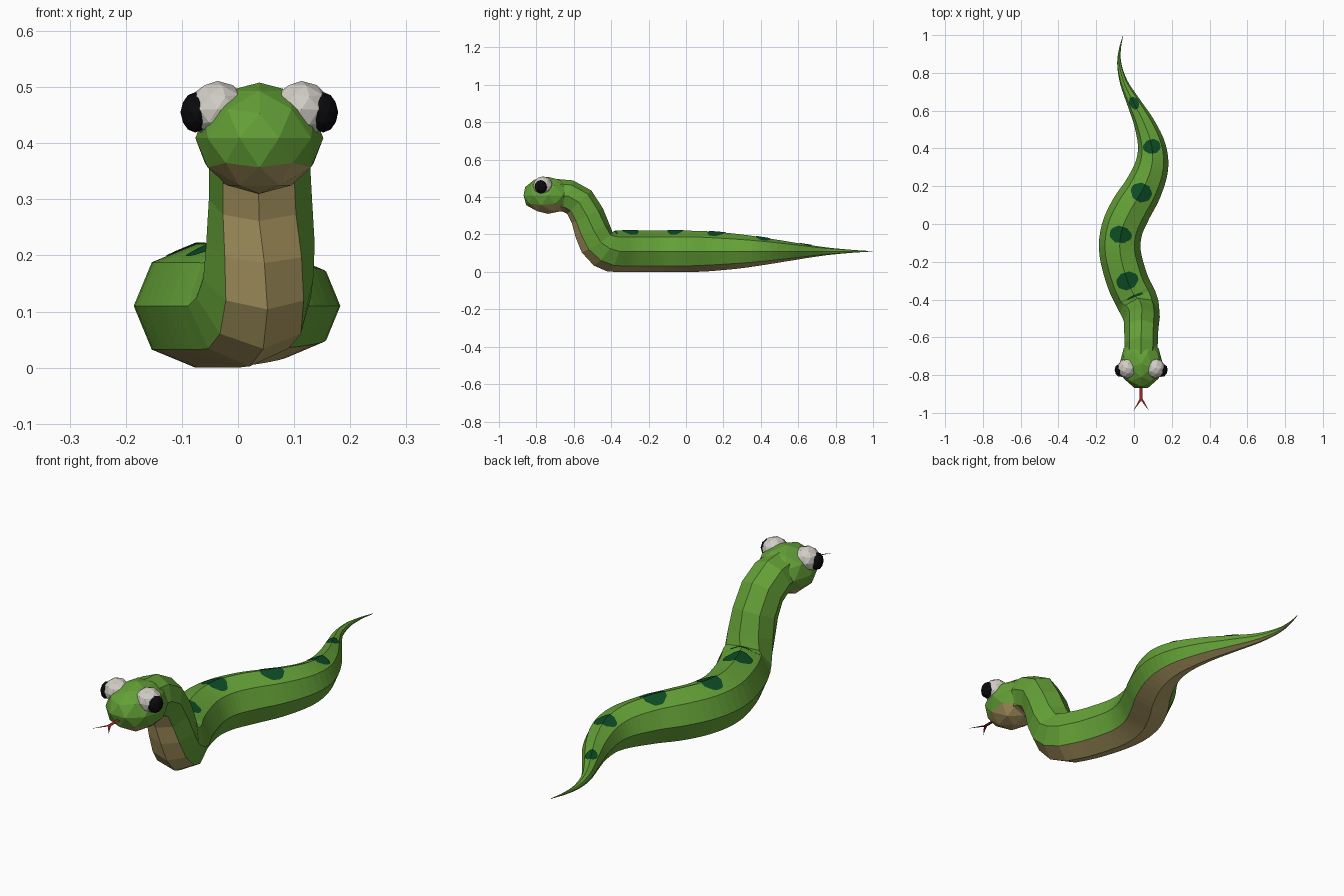
import bpy, bmesh, math
from mathutils import Vector, Matrix

if "Cube" in bpy.data.objects:
    bpy.data.objects.remove(bpy.data.objects["Cube"])


def material(name, rgb):
    m = bpy.data.materials.new(name)
    m.diffuse_color = (*rgb, 1)
    m.use_nodes = True
    m.node_tree.nodes["Principled BSDF"].inputs["Base Color"].default_value = m.diffuse_color
    return m


GREEN = material("leaf green", (0.127, 0.352, 0.038))
TAN = material("belly tan", (0.46, 0.355, 0.135))
SPOT = material("dark green", (0.004, 0.072, 0.018))
WHITE = material("eye white", (0.64, 0.61, 0.56))
BLACK = material("pupil black", (0.003, 0.003, 0.004))
RED = material("tongue red", (0.32, 0.018, 0.02))


def finish(name, bm, *mats):
    me = bpy.data.meshes.new(name)
    bm.to_mesh(me)
    bm.free()
    for m in mats:
        me.materials.append(m)
    ob = bpy.data.objects.new(name, me)
    bpy.context.collection.objects.link(ob)
    return ob


# Centre line with radius: (x, y, z, r), raised neck first, then the winding body
NECK = [(0.038, -0.70, 0.412, 0.085), (0.038, -0.63, 0.405, 0.088),
        (0.038, -0.57, 0.372, 0.09), (0.04, -0.527, 0.30, 0.092),
        (0.04, -0.50, 0.22, 0.097), (0.036, -0.475, 0.158, 0.1),
        (0.028, -0.44, 0.125, 0.107)]
BODY = [(0.012, -0.40, 0.11, 0.11), (-0.035, -0.30, 0.11, 0.11),
        (-0.074, -0.15, 0.11, 0.11), (-0.064, -0.03, 0.11, 0.11),
        (-0.015, 0.08, 0.11, 0.109), (0.045, 0.18, 0.11, 0.102),
        (0.092, 0.30, 0.11, 0.09), (0.094, 0.41, 0.11, 0.074),
        (0.055, 0.53, 0.11, 0.055), (0.0, 0.64, 0.11, 0.037),
        (-0.054, 0.75, 0.11, 0.021), (-0.078, 0.85, 0.11, 0.011),
        (-0.074, 0.93, 0.11, 0.005), (-0.058, 0.996, 0.11, 0.001)]


def curve(points, steps):
    """Smooth path through the points."""
    p = [Vector(v) for v in points]
    p = [2 * p[0] - p[1]] + p + [2 * p[-1] - p[-2]]
    out = []
    for a, b, c, d in zip(p, p[1:], p[2:], p[3:]):
        for i in range(steps):
            t = i / steps
            out.append(0.5 * (2 * b + (c - a) * t + (2 * a - 5 * b + 4 * c - d) * t * t
                              + (3 * b - a - 3 * c + d) * t ** 3))
    return out + [p[-2]]


path = [Vector(v) for v in NECK] + curve(BODY, 4)
frames = []
for i, p in enumerate(path):
    tan = (path[min(i + 1, len(path) - 1)] - path[max(i - 1, 0)]).to_3d().normalized()
    side = tan.cross(Vector((0, 0, 1))).normalized()
    frames.append((p.to_3d(), side, side.cross(tan), p.w))

# Body: eight-sided sweep, the two lowest strips are the belly
bm = bmesh.new()
rings = []
for c, side, up, r in frames:
    rings.append([bm.verts.new(c + r * (math.sin(k * math.pi / 4) * side
                                        + math.cos(k * math.pi / 4) * up)) for k in range(8)])
for a, b in zip(rings, rings[1:]):
    for k in range(8):
        n = (k + 1) % 8
        f = bm.faces.new((a[k], a[n], b[n], b[k]))
        f.material_index = 1 if k in (3, 4) else 0
bm.faces.new(rings[0])
bm.faces.new(rings[-1])
bmesh.ops.recalc_face_normals(bm, faces=bm.faces)
finish("body", bm, GREEN, TAN)


def frame_at(y):
    """Section frame interpolated at a given y along the body."""
    for (c0, s0, u0, r0), (c1, s1, u1, r1) in zip(frames, frames[1:]):
        if c0.y <= y <= c1.y:
            t = (y - c0.y) / (c1.y - c0.y)
            return c0.lerp(c1, t), s0.lerp(s1, t), u0.lerp(u1, t), r0 + (r1 - r0) * t


# Back spots: thin six-sided patches folded over the ridge
def spot(y, length, width):
    bm = bmesh.new()
    rows = []
    steps = 8
    for i in range(steps + 1):
        t = i / steps * 2 - 1
        w = width * min(1.0, 0.4 + 1.0 * (1 - abs(t)))
        c, side, up, r = frame_at(y + t * length)
        rows.append([bm.verts.new(c + v * side + (r + 0.003 - 0.414 * abs(v)) * up)
                     for v in (-w, 0, w)])
    for a, b in zip(rows, rows[1:]):
        for k in (0, 1):
            bm.faces.new((a[k], a[k + 1], b[k + 1], b[k]))
    bmesh.ops.recalc_face_normals(bm, faces=bm.faces)
    if sum(f.normal.z for f in bm.faces) < 0:
        bmesh.ops.reverse_faces(bm, faces=bm.faces)
    finish("back_spot", bm, SPOT)


for y, length, width in [(-0.405, 0.025, 0.045), (-0.30, 0.042, 0.058), (-0.057, 0.042, 0.058),
                         (0.168, 0.042, 0.056), (0.41, 0.036, 0.046), (0.64, 0.03, 0.024)]:
    spot(y, length, width)


def ball(name, centre, radii, mats, turn=0.0):
    bm = bmesh.new()
    bmesh.ops.create_icosphere(bm, subdivisions=2, radius=1)
    bm.transform(Matrix.Rotation(turn, 4, 'Z'))
    if len(mats) > 1:
        for f in bm.faces:
            f.material_index = int(f.calc_center_median().z < -0.5)
    bm.transform(Matrix.Diagonal((*radii, 1)))
    ob = finish(name, bm, *mats)
    ob.location = centre
    return ob


# Head with tan jaw
HX = 0.038
ball("head", (HX, -0.738, 0.409), (0.114, 0.137, 0.099), (GREEN, TAN), -math.pi / 2)

# Eyes and pupils
for s in (-1, 1):
    ball("eye", (HX + s * 0.075, -0.765, 0.46), (0.053, 0.053, 0.051), (WHITE,))
    pupil = ball("pupil", (HX + s * 0.114, -0.776, 0.455), (0.026, 0.034, 0.036), (BLACK,))
    pupil.rotation_euler = (0, 0, s * -0.25)

# Flat forked tongue
bm = bmesh.new()
z = 0.39
w = 0.008
root = [bm.verts.new((HX + x, -0.84, z)) for x in (-w, w)]
neck = [bm.verts.new((HX + x, -0.925, z)) for x in (-w, w)]
mid = bm.verts.new((HX, -0.935, z))
tips = [bm.verts.new((HX + x, -0.99, z)) for x in (-0.042, 0.042)]
bm.faces.new((root[0], neck[0], mid, neck[1], root[1]))
bm.faces.new((neck[0], tips[0], mid))
bm.faces.new((mid, tips[1], neck[1]))
finish("tongue", bm, RED)
